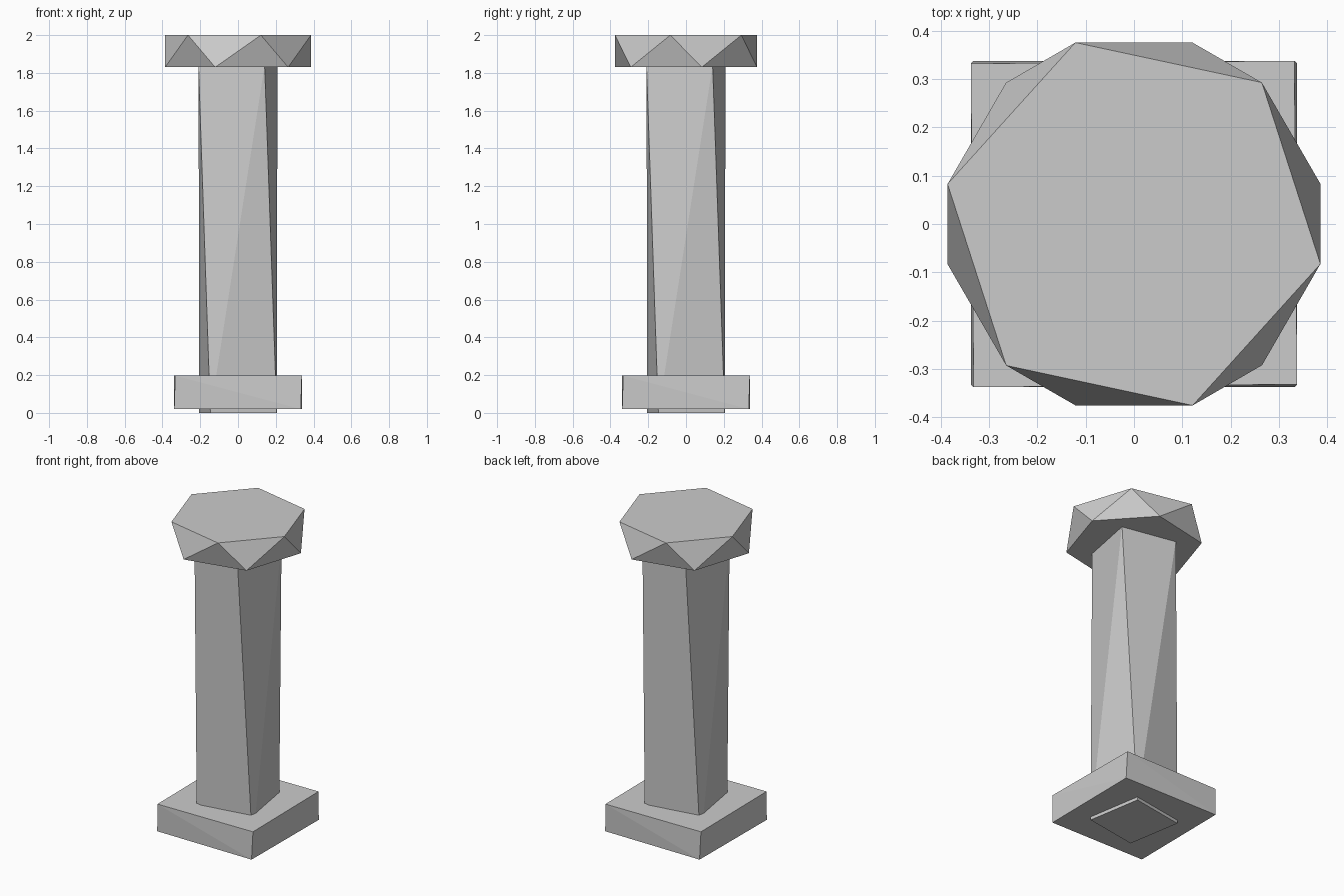
import bpy, bmesh
from math import cos, sin, radians

if "Cube" in bpy.data.objects:
    bpy.data.objects.remove(bpy.data.objects["Cube"])


def twisted_prism(name, sides, radius, z0, z1, bottom_deg, top_deg):
    """Prism whose bottom and top polygons are turned against each other, with convex triangulated sides."""
    bm = bmesh.new()

    def ring(z, deg):
        angles = [radians(deg + 360 * i / sides) for i in range(sides)]
        return [bm.verts.new((radius * cos(a), radius * sin(a), z)) for a in angles]

    b, t = ring(z0, bottom_deg), ring(z1, top_deg)
    for i in range(sides):
        j = (i + 1) % sides
        if bottom_deg >= top_deg:
            bm.faces.new((t[i], b[i], t[j]))
            bm.faces.new((b[i], b[j], t[j]))
        else:
            bm.faces.new((t[i], b[i], b[j]))
            bm.faces.new((t[i], b[j], t[j]))
    bm.faces.new(b[::-1])
    bm.faces.new(t)
    mesh = bpy.data.meshes.new(name)
    bm.to_mesh(mesh)
    bm.free()
    obj = bpy.data.objects.new(name, mesh)
    bpy.context.collection.objects.link(obj)
    return obj


# Square foot block, very slightly twisted
twisted_prism("base", 4, 0.474, 0.02, 0.197, 44.5, 45.5)
# Square shaft, pokes out a little below the base
twisted_prism("shaft", 4, 0.252, 0.0, 1.84, 54.5, 34)
# Six-sided faceted head
twisted_prism("head", 6, 0.395, 1.83, 2.0, 72.2, 47.9)
